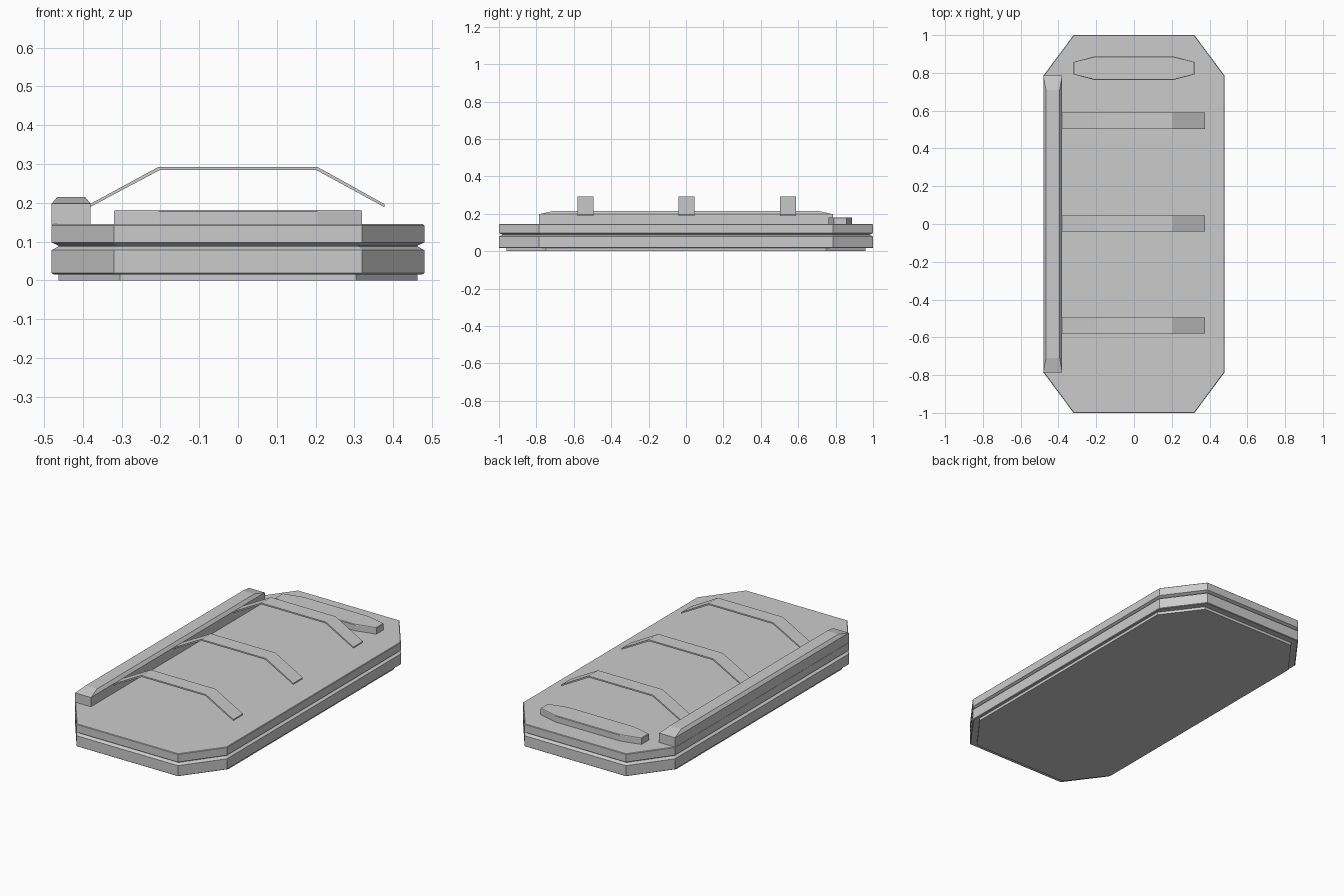
import bpy

if "Cube" in bpy.data.objects:
    bpy.data.objects.remove(bpy.data.objects["Cube"])

def make_object(name, verts, faces):
    mesh = bpy.data.meshes.new(name)
    mesh.from_pydata(verts, [], faces)
    mesh.update()
    obj = bpy.data.objects.new(name, mesh)
    bpy.context.collection.objects.link(obj)
    return obj

def loft(name, rings):
    # Joins equal-length rings of points into a closed solid
    n = len(rings[0])
    verts = [p for r in rings for p in r]
    faces = [list(range(n))[::-1], [(len(rings) - 1) * n + i for i in range(n)]]
    for k in range(len(rings) - 1):
        for i in range(n):
            j = (i + 1) % n
            faces.append((k * n + i, k * n + j, (k + 1) * n + j, (k + 1) * n + i))
    return make_object(name, verts, faces)

def octagon(hx, hy, cx, cy, z, y0=0):
    # hx, hy: half size; cx, cy: where the corner cuts begin
    quarter = [(hx, cy), (cx, hy)]
    pts = quarter + [(-x, y) for x, y in quarter[::-1]]
    pts += [(-x, -y) for x, y in pts]
    return [(x, y + y0, z) for x, y in pts]

def slab_ring(inset, z):
    return octagon(0.48 - inset, 1 - inset, 0.32 - inset * 0.5, 0.785 - inset * 0.5, z)

# Stacked cut-corner body
loft("bottom_plate", [octagon(0.463, 0.96, 0.304, 0.748, z) for z in (0, 0.018)])
loft("lower_slab", [slab_ring(0.004, 0.016), slab_ring(0, 0.019),
                    slab_ring(0, 0.078), slab_ring(0.016, 0.087)])
loft("groove_core", [slab_ring(0.018, z) for z in (0.085, 0.092)])
loft("upper_slab", [slab_ring(0.016, 0.09), slab_ring(0, 0.098),
                    slab_ring(0, 0.142), slab_ring(0.003, 0.145)])

# Raised pad at the back end
loft("end_pad", [octagon(hx, hy, 0.205, 0.033, z, 0.825)
                 for hx, hy, z in ((0.32, 0.063, 0.143), (0.32, 0.063, 0.178), (0.317, 0.06, 0.181))])

# Side rail with sloped top edges
def rail_ring(x0, x1, hy, z):
    return [(x0, -hy, z), (x1, -hy, z), (x1, hy, z), (x0, hy, z)]

loft("side_rail", [rail_ring(-0.48, -0.38, 0.785, 0.143),
                   rail_ring(-0.48, -0.38, 0.785, 0.198),
                   rail_ring(-0.466, -0.394, 0.71, 0.215)])

# Three bent straps reaching out from the rail
outer = [(-0.385, 0.195), (-0.204, 0.293), (0.204, 0.293), (0.377, 0.197)]
inner = [(-0.385, 0.187), (-0.201, 0.285), (0.201, 0.285), (0.377, 0.189)]
for i, y in enumerate((-0.538, 0.003, 0.546)):
    loft(f"strap_{i + 1}", [[(a[0], y + 0.043, a[1]), (a[0], y - 0.043, a[1]),
                             (b[0], y - 0.043, b[1]), (b[0], y + 0.043, b[1])]
                            for a, b in zip(outer, inner)])

# Consistent outward normals
import bmesh
for obj in bpy.context.collection.objects:
    bm = bmesh.new()
    bm.from_mesh(obj.data)
    bmesh.ops.recalc_face_normals(bm, faces=bm.faces)
    bm.to_mesh(obj.data)
    bm.free()
